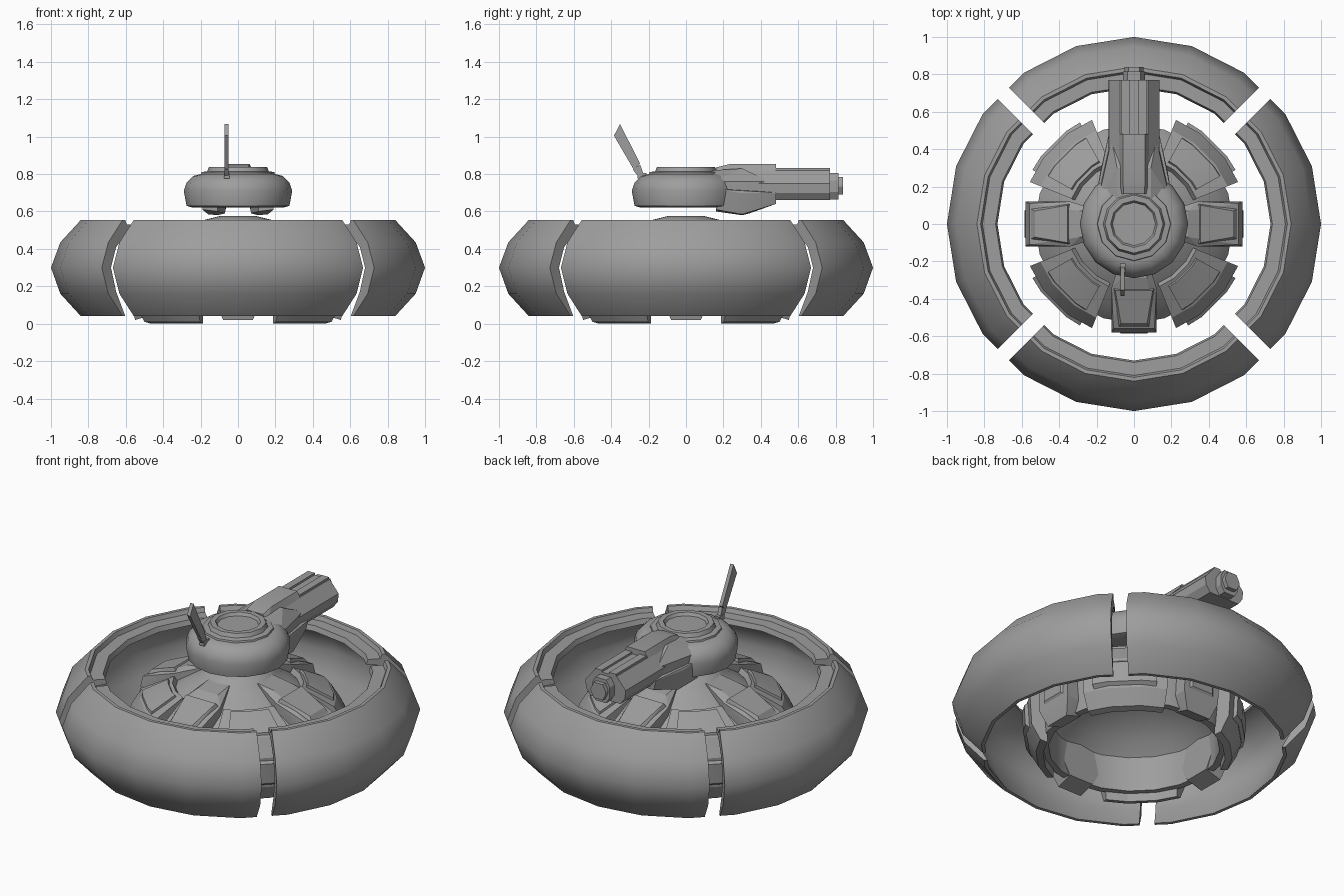
import bpy, bmesh, math
from mathutils import Matrix, Vector

if "Cube" in bpy.data.objects:
    bpy.data.objects.remove(bpy.data.objects["Cube"])

grey = bpy.data.materials.new("armour_grey")
grey.use_nodes = True
colour = (0.34, 0.34, 0.34, 1)
grey.diffuse_color = colour
grey.node_tree.nodes["Principled BSDF"].inputs["Base Color"].default_value = colour


def finish(name, bm, smooth, turn=0):
    bmesh.ops.remove_doubles(bm, verts=bm.verts, dist=0.0005)
    bmesh.ops.recalc_face_normals(bm, faces=bm.faces)
    bm.transform(Matrix.Rotation(math.radians(turn), 4, 'Z'))
    mesh = bpy.data.meshes.new(name)
    bm.to_mesh(mesh)
    bm.free()
    mesh.materials.append(grey)
    ob = bpy.data.objects.new(name, mesh)
    bpy.context.collection.objects.link(ob)
    bpy.ops.object.select_all(action='DESELECT')
    ob.select_set(True)
    bpy.context.view_layer.objects.active = ob
    bpy.ops.object.shade_smooth_by_angle(angle=math.radians(smooth))
    return ob


def sweep(name, columns, closed, caps, smooth=42, turn=0):
    """Skin a list of profile columns; closed joins last column to first."""
    bm = bmesh.new()
    cols = [[bm.verts.new(p) for p in col] for col in columns]
    pairs = list(zip(cols, cols[1:]))
    if closed:
        pairs.append((cols[-1], cols[0]))
    n = len(cols[0])
    for a, b in pairs:
        for i in range(n if caps else n - 1):
            j = (i + 1) % n
            bm.faces.new((a[i], a[j], b[j], b[i]))
    if caps and not closed:
        bm.faces.new(cols[0])
        bm.faces.new(cols[-1])
    return finish(name, bm, smooth, turn)


def column(profile, degrees):
    a = math.radians(degrees)
    return [Vector((r * math.cos(a), r * math.sin(a), z)) for r, z in profile]


def lathe(name, profile, sides):
    return sweep(name, [column(profile, 360 * i / sides) for i in range(sides)], True, False)


def hull(name, points, turn=0, mirror=True):
    """Convex block from corner points, mirrored across x = 0 when asked."""
    bm = bmesh.new()
    for x, y, z in points:
        bm.verts.new((x, y, z))
        if mirror:
            bm.verts.new((-x, y, z))
    res = bmesh.ops.convex_hull(bm, input=bm.verts)
    loose = [v for v in bm.verts if not v.link_faces]
    bmesh.ops.delete(bm, geom=loose, context='VERTS')
    bmesh.ops.dissolve_limit(bm, angle_limit=0.02, verts=bm.verts, edges=bm.edges)
    return finish(name, bm, 15, turn)


def block(name, xs, ys, zs):
    return hull(name, [(x, y, z) for x in xs for y in ys for z in zs], mirror=False)


# Outer ring: four hollow guard segments with parallel gaps on the diagonals
guard = [(0.84, 0.04), (0.95, 0.16), (1.0, 0.30), (0.95, 0.435), (0.84, 0.555),
         (0.82, 0.555), (0.81, 0.53), (0.74, 0.53), (0.73, 0.50), (0.80, 0.49),
         (0.89, 0.41), (0.93, 0.30), (0.89, 0.17), (0.82, 0.04)]


def gap_end(side):
    out = []
    for r, z in guard:
        d = r * math.cos(math.radians(9))
        a = side * (math.radians(45) - math.atan(0.042 / d))
        h = math.hypot(d, 0.042)
        out.append(Vector((h * math.cos(a), h * math.sin(a), z)))
    return out


for label, turn in (("left", 0), ("back", 90), ("right", 180), ("front", 270)):
    cols = [gap_end(-1)] + [column(guard, a) for a in (-36, -18, 0, 18, 36)] + [gap_end(1)]
    sweep(label + "_guard", cols, False, True, turn=turn)

# Hull: open-bottomed dome shell
lathe("hull_dome", [(0, 0.575), (0.10, 0.575), (0.18, 0.555), (0.20, 0.53), (0.28, 0.48),
                    (0.46, 0.37), (0.53, 0.28), (0.51, 0.05), (0.47, 0.05), (0.47, 0.26),
                    (0.40, 0.33), (0.24, 0.43), (0, 0.46)], 20)

# Curved armour panels on the diagonals, each with a raised plate
panel = [(0.50, 0.0), (0.54, 0.01), (0.59, 0.10), (0.60, 0.28), (0.54, 0.38),
         (0.36, 0.47), (0.34, 0.44), (0.47, 0.33), (0.50, 0.26)]
plate = [(0.53, 0.37), (0.525, 0.40), (0.385, 0.472), (0.37, 0.45)]
side_plate = [(0.585, 0.11), (0.61, 0.13), (0.615, 0.25), (0.59, 0.27)]
for k in range(4):
    turn = 90 * k
    sweep("armour_panel", [column(panel, a) for a in (22, 36, 54, 68)],
          False, True, 15, turn)
    sweep("panel_plate", [column(plate, a) for a in (29, 36, 54, 61)],
          False, True, 15, turn)
    sweep("panel_side_plate", [column(side_plate, a) for a in (28, 36, 54, 62)],
          False, True, 15, turn)

    # Boxy arms between the panels: end block, sloping top and raised lid
    hull("arm_block", [(0.08, -0.45, 0.05), (0.08, -0.55, 0.02), (0.12, -0.575, 0.12),
                       (0.12, -0.58, 0.30), (0.09, -0.55, 0.40), (0.12, -0.46, 0.40),
                       (0.12, -0.45, 0.12)], turn)
    hull("arm_slope", [(0.07, -0.18, 0.46), (0.07, -0.18, 0.54), (0.07, -0.29, 0.525),
                       (0.12, -0.34, 0.48), (0.12, -0.34, 0.42), (0.12, -0.57, 0.34),
                       (0.11, -0.56, 0.40), (0.12, -0.50, 0.33)], turn)
    hull("arm_lid", [(0.11, -0.34, 0.48), (0.10, -0.355, 0.505), (0.07, -0.53, 0.435),
                     (0.08, -0.55, 0.405)], turn)
    hull("arm_end_plate", [(0.09, -0.57, 0.14), (0.09, -0.57, 0.28),
                           (0.07, -0.585, 0.16), (0.07, -0.585, 0.27)], turn)

# Turret with a stepped collar and a sunken hatch
lathe("turret", [(0, 0.62), (0.24, 0.62), (0.275, 0.63), (0.29, 0.71), (0.275, 0.755),
                 (0.24, 0.79), (0.20, 0.80), (0, 0.80)], 16)
lathe("turret_collar", [(0.20, 0.79), (0.195, 0.81), (0.165, 0.815), (0.155, 0.838),
                        (0.125, 0.838), (0.115, 0.82), (0, 0.82)], 12)

# Gun: mantlet, side pods, barrel, top cover and muzzle
hull("gun_mantlet", [(0.19, 0.14, 0.64), (0.19, 0.14, 0.76), (0.17, 0.27, 0.64),
                     (0.16, 0.27, 0.76), (0.09, 0.14, 0.82), (0.09, 0.30, 0.83),
                     (0.12, 0.45, 0.67), (0.12, 0.45, 0.76)])
for s, label in ((1, "left"), (-1, "right")):
    hull(label + "_gun_pod", [(s * x, y, z) for x, y, z in (
        (0.11, 0.16, 0.60), (0.19, 0.16, 0.61), (0.20, 0.16, 0.72), (0.11, 0.16, 0.72),
        (0.11, 0.30, 0.58), (0.16, 0.30, 0.585), (0.18, 0.28, 0.70), (0.07, 0.34, 0.59),
        (0.06, 0.48, 0.64), (0.12, 0.48, 0.64), (0.135, 0.48, 0.70), (0.06, 0.48, 0.71))],
        mirror=False)
    block(label + "_barrel_ridge", (s * 0.025, s * 0.07), (0.30, 0.77), (0.80, 0.832))
section = [(0.10, 0.66), (0.13, 0.70), (0.135, 0.75), (0.075, 0.82)]
hull("gun_barrel", [(x, y, z) for x, z in section for y in (0.25, 0.77)])
hull("gun_cover", [(0.08, 0.16, 0.80), (0.055, 0.16, 0.835), (0.06, 0.24, 0.855),
                   (0.06, 0.48, 0.855), (0.08, 0.48, 0.82)])
for label, r, z0, z1, y in (("muzzle_collar", 0.06, 0.665, 0.805, 0.815),
                            ("muzzle_tip", 0.05, 0.69, 0.785, 0.84)):
    hull(label, [(x, v, z) for v in (0.76, y) for x, z in (
        (r * 0.6, z0), (r, z0 + 0.04), (r, z1 - 0.04), (r * 0.6, z1))])

# Blade antenna leaning to the front
block("antenna_foot", (-0.075, -0.045), (-0.26, -0.21), (0.775, 0.805))
for label, outline in (
        ("antenna_stem", ((-0.22, 0.78), (-0.25, 0.78), (-0.285, 0.825), (-0.245, 0.85))),
        ("antenna_blade", ((-0.28, 0.825), (-0.245, 0.855), (-0.353, 1.068), (-0.385, 1.005)))):
    hull(label, [(x, y, z) for y, z in outline for x in (-0.072, -0.05)], mirror=False)
